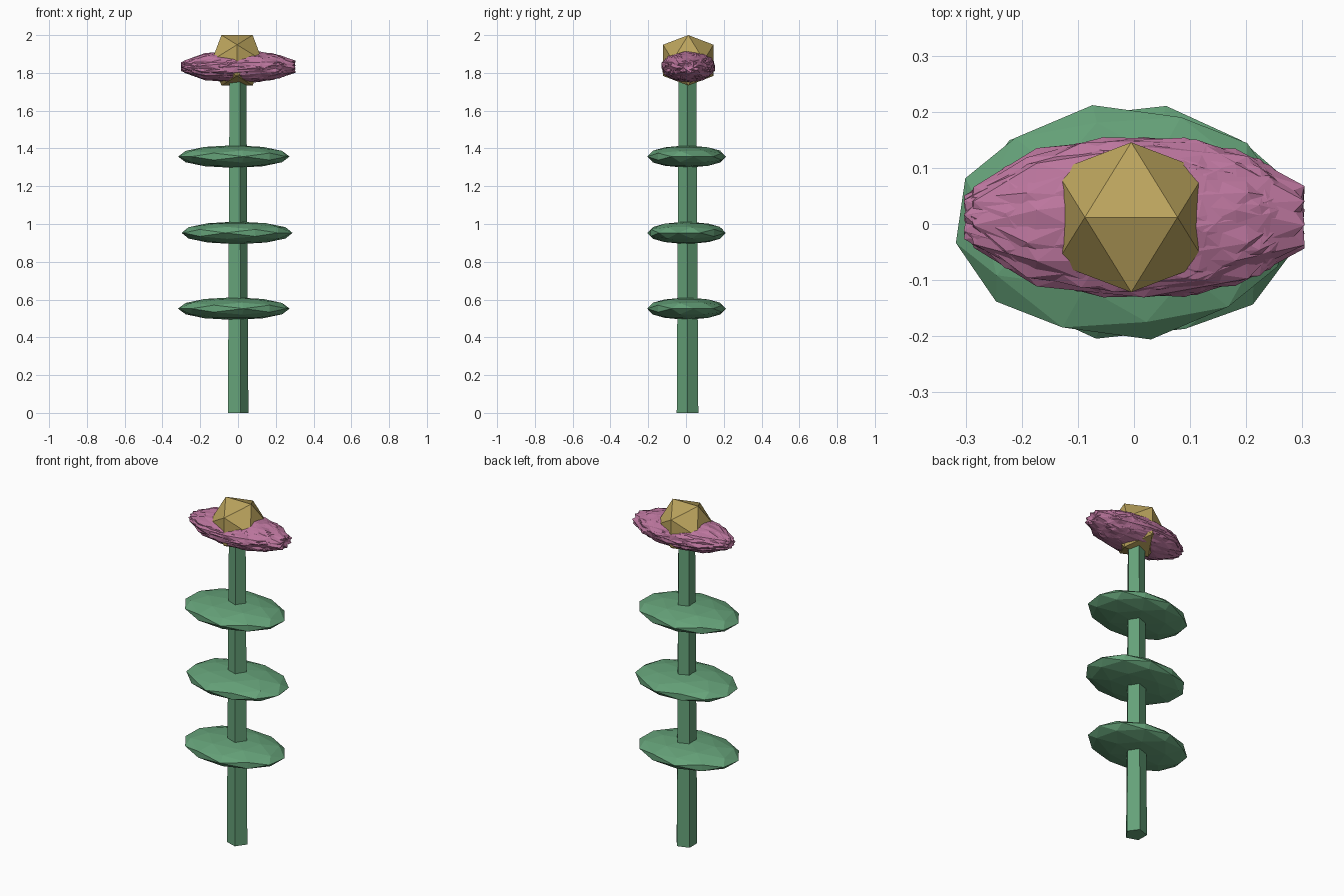
import bpy, bmesh, math, random
from mathutils import Vector, Matrix

if "Cube" in bpy.data.objects:
    bpy.data.objects.remove(bpy.data.objects["Cube"])

random.seed(4)
CX, CY = -0.005, 0.011
PHI = (1 + 5 ** 0.5) / 2


def material(name, rgb):
    m = bpy.data.materials.new(name)
    m.diffuse_color = (*rgb, 1)
    m.use_nodes = True
    m.node_tree.nodes["Principled BSDF"].inputs["Base Color"].default_value = m.diffuse_color
    return m


GREEN = material("leaf green", (0.13, 0.36, 0.19))
PINK = material("petal pink", (0.50, 0.18, 0.34))
GOLD = material("centre gold", (0.50, 0.37, 0.11))


def finish(name, bm, mat):
    bmesh.ops.recalc_face_normals(bm, faces=bm.faces)
    me = bpy.data.meshes.new(name)
    bm.to_mesh(me)
    bm.free()
    ob = bpy.data.objects.new(name, me)
    me.materials.append(mat)
    bpy.context.collection.objects.link(ob)
    return ob


def ball_points(detail):
    """Unit icosahedron with an edge on top; detail 1 adds edge midpoints."""
    pts = []
    for a in (-1, 1):
        for b in (-PHI, PHI):
            pts += [Vector((a, 0, b)), Vector((0, b, a)), Vector((b, a, 0))]
    if detail:
        pts += [(p + q) / 2 * 1.0 for i, p in enumerate(pts) for q in pts[:i]
                if (p - q).length < 2.01]
    return [p.normalized() for p in pts]


def add_hull(bm, pts):
    verts = [bm.verts.new(p) for p in pts]
    bmesh.ops.convex_hull(bm, input=verts)


# stem: tapered five-sided post
bm = bmesh.new()
bmesh.ops.create_cone(bm, cap_ends=True, segments=5, radius1=0.06, radius2=0.049, depth=1.8,
                      matrix=Matrix.Translation((CX, CY - 0.003, 0.9)) @ Matrix.Rotation(-math.pi / 2, 4, 'Z'))
# turn so that one corner points to +x
v0 = max((v for v in bm.verts if v.co.z < 0.1), key=lambda v: v.co.x - CX)
ang = math.atan2(v0.co.y - CY + 0.003, v0.co.x - CX)
bmesh.ops.rotate(bm, verts=bm.verts, cent=(CX, CY - 0.003, 0), matrix=Matrix.Rotation(-ang, 3, 'Z'))
finish("stem", bm, GREEN)

# leaves: three flattened faceted discs
for i, (x, z, turn) in enumerate([(-0.022, 0.552, 10), (-0.005, 0.953, -12), (-0.022, 1.357, 10)]):
    bm = bmesh.new()
    m = (Matrix.Translation((x, 0.003, z)) @ Matrix.Diagonal((0.3, 0.212, 0.06, 1))
         @ Matrix.Rotation(math.radians(turn), 4, 'Z'))
    add_hull(bm, [m @ p for p in ball_points(1)])
    finish(f"leaf_{i + 1}", bm, GREEN)

# petals: one uneven ball spun round the long axis, then flattened
bm = bmesh.new()
tilt = Matrix.Rotation(0.35, 4, 'Z') @ Matrix.Rotation(0.2, 4, 'Y')
base = [tilt @ p * random.uniform(0.9, 1.03) for p in ball_points(1)]
flat = Matrix.Translation((0.005, 0.012, 1.833)) @ Matrix.Diagonal((0.32, 0.145, 0.085, 1))
for k in range(8):
    m = flat @ Matrix.Rotation(k * math.pi / 4, 4, 'X')
    add_hull(bm, [m @ p for p in base])
finish("petals", bm, PINK)

# flower centre: plain icosahedron
bm = bmesh.new()
add_hull(bm, [p * 0.157 + Vector((CX, 0.012, 1.8665)) for p in ball_points(0)])
finish("flower_centre", bm, GOLD)
